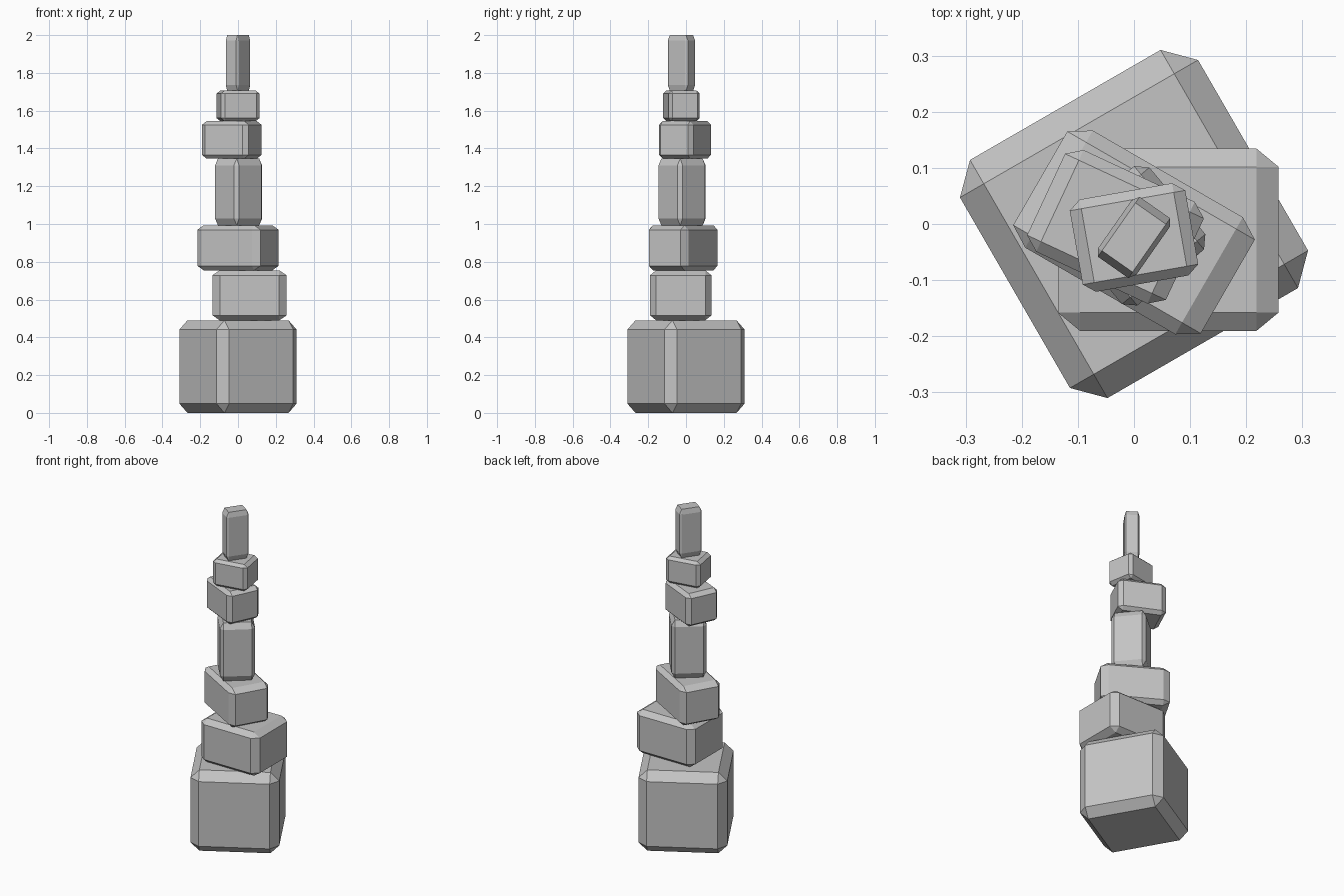
import bpy
import bmesh
from math import radians
from mathutils import Matrix

default = bpy.data.objects.get("Cube")
if default:
    bpy.data.objects.remove(default, do_unlink=True)

# Plain grey stone
stone = bpy.data.materials.new("grey_stone")
stone.use_nodes = True
colour = (0.55, 0.55, 0.55, 1)
stone.diffuse_color = colour
stone.node_tree.nodes["Principled BSDF"].inputs["Base Color"].default_value = colour


def block(name, centre, size, bottom, top, turn):
    """Chamfered unit cube, stretched to size and turned about z."""
    bm = bmesh.new()
    bmesh.ops.create_cube(bm, size=1)
    bmesh.ops.bevel(bm, geom=bm.edges[:], offset=0.1, segments=1,
                    affect='EDGES', clamp_overlap=True)
    bmesh.ops.scale(bm, vec=(*size, top - bottom), verts=bm.verts)
    bmesh.ops.rotate(bm, matrix=Matrix.Rotation(radians(turn), 3, 'Z'), verts=bm.verts)
    mesh = bpy.data.meshes.new(name)
    bm.to_mesh(mesh)
    bm.free()
    mesh.materials.append(stone)
    obj = bpy.data.objects.new(name, mesh)
    obj.location = (*centre, (bottom + top) / 2)
    bpy.context.collection.objects.link(obj)


# Stack from the ground up: name, centre, width and depth, top height, turn
stack = [
    ("base_block", (0, 0), (0.49, 0.49), 0.49, 30),
    ("second_block", (0.061, -0.028), (0.393, 0.325), 0.755, 0),
    ("third_block", (0, -0.015), (0.386, 0.241), 0.993, -30),
    ("tall_block", (0.003, -0.021), (0.194, 0.194), 1.346, 40),
    ("fifth_block", (-0.033, -0.005), (0.273, 0.2), 1.545, -25),
    ("sixth_block", (0, -0.024), (0.209, 0.167), 1.706, 10),
    ("top_block", (0, -0.024), (0.083, 0.13), 2, -35),
]
ground = 0
for name, centre, size, top, turn in stack:
    block(name, centre, size, ground, top, turn)
    ground = top
